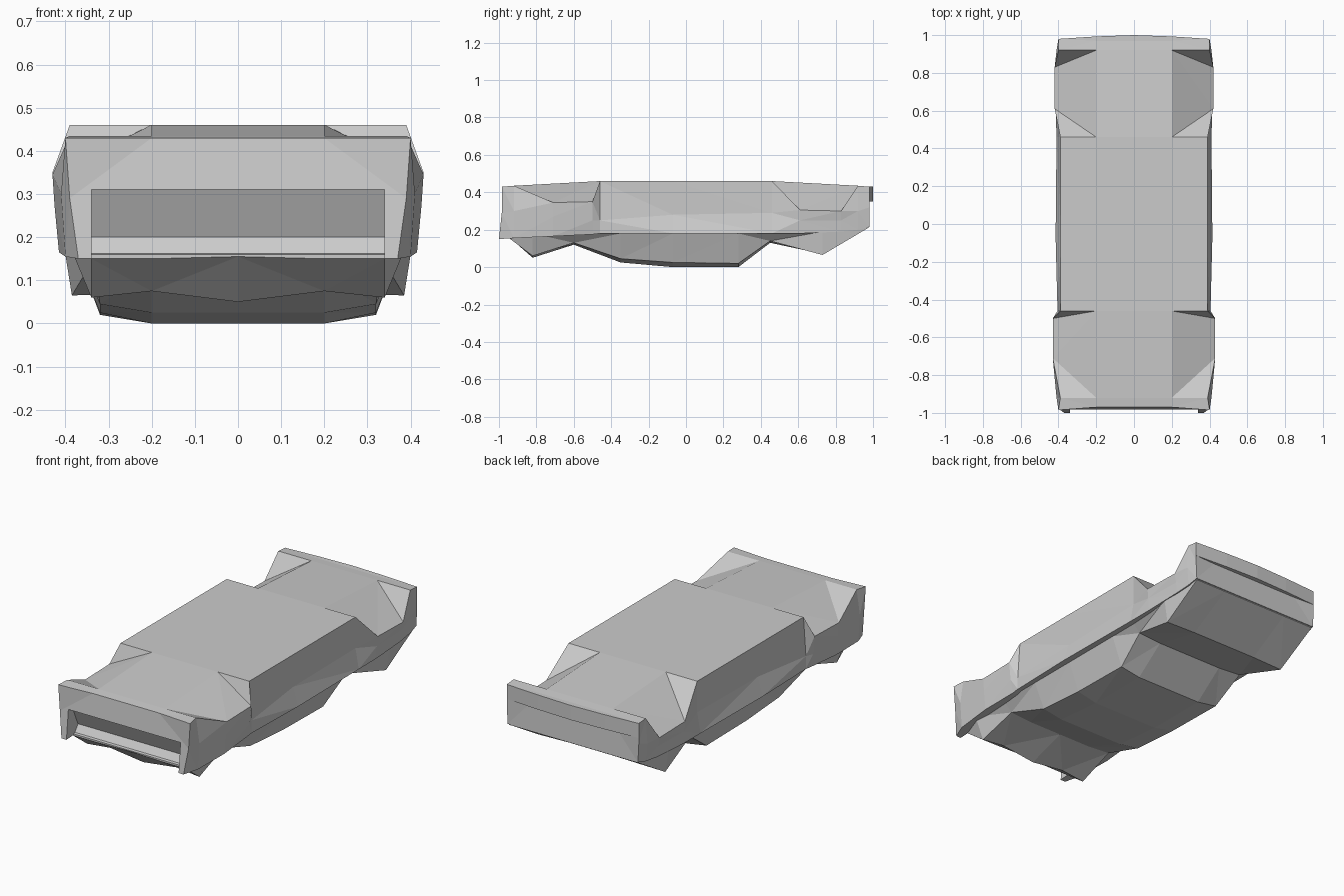
import bpy
import bmesh

cube = bpy.data.objects.get("Cube")
if cube:
    bpy.data.objects.remove(cube, do_unlink=True)

grey = bpy.data.materials.new("plain grey")
grey.use_nodes = True
colour = (0.6, 0.6, 0.6, 1)
grey.diffuse_color = colour
grey.node_tree.nodes["Principled BSDF"].inputs["Base Color"].default_value = colour


def finish(bm, name):
    """Clean the mesh and turn it into a flat shaded object."""
    bmesh.ops.remove_doubles(bm, verts=bm.verts, dist=0.0005)
    bmesh.ops.triangulate(bm, faces=bm.faces)
    bmesh.ops.recalc_face_normals(bm, faces=bm.faces)
    mesh = bpy.data.meshes.new(name)
    bm.to_mesh(mesh)
    bm.free()
    mesh.materials.append(grey)
    obj = bpy.data.objects.new(name, mesh)
    bpy.context.collection.objects.link(obj)
    return obj


def loft(half_rings, name):
    """Skin half sections, running top centre to bottom centre, mirrored in x."""
    bm = bmesh.new()
    rings = []
    for half in half_rings:
        mirrored = [(-x, y, z) for x, y, z in reversed(half[1:-1])]
        rings.append([bm.verts.new(p) for p in half + mirrored])
    for a, b in zip(rings, rings[1:]):
        for i in range(len(a)):
            j = (i + 1) % len(a)
            bm.faces.new((a[i], a[j], b[j], b[i]))
    bm.faces.new(rings[0])
    bm.faces.new(rings[-1])
    return finish(bm, name)


def extrude(points, direction, name):
    """Extrude one polygon along a direction."""
    bm = bmesh.new()
    face = bm.faces.new([bm.verts.new(p) for p in points])
    moved = bmesh.ops.extrude_face_region(bm, geom=[face])["geom"]
    verts = [v for v in moved if isinstance(v, bmesh.types.BMVert)]
    bmesh.ops.translate(bm, verts=verts, vec=direction)
    return finish(bm, name)


INNER = 0.2  # half width of the flat centre deck

# Upper shell: y, deck y, deck z, shoulder x z, side x z, sill x z
shell_rows = [
    (-.985, -.97, .43, .4, .43, .39, .29, .37, .15),
    (-.92, -.92, .435, .39, .435, .41, .3, .4, .155),
    (-.71, -.92, .435, .43, .345, .425, .27, .415, .165),
    (-.5, -.46, .46, .43, .35, .42, .25, .405, .175),
    (-.46, -.46, .46, .39, .46, .405, .25, .405, .18),
    (-.07, -.07, .46, .39, .46, .385, .28, .415, .18),
    (.46, .46, .46, .39, .46, .39, .29, .41, .18),
    (.61, .46, .46, .42, .305, .415, .25, .41, .18),
    (.83, .92, .435, .42, .3, .41, .25, .405, .19),
    (.92, .92, .435, .4, .435, .41, .3, .4, .2),
    (.98, .97, .43, .4, .43, .4, .32, .395, .215),
]
shell = loft([
    [(0, yt, zt), (INNER, yt, zt), (xo, y, zo), (xm, y, zm), (xs, y, zs), (0, y, zs)]
    for y, yt, zt, xo, zo, xm, zm, xs, zs in shell_rows
], "upper_shell")

# Front corners lean forward at the foot
for v in shell.data.vertices:
    if v.co.y < -0.98 and v.co.z < 0.2:
        v.co.y = -1

# Recess under the front edge
recess = [(-1.1, .31), (-.95, .31), (-.9, .2), (-.94, .14), (-1.1, .1)]
cutter = extrude([(-.34, y, z) for y, z in recess], (.68, 0, 0), "recess_cutter")
cutter.hide_render = True
cut = shell.modifiers.new("recess", "BOOLEAN")
cut.operation = "DIFFERENCE"
cut.solver = "EXACT"
cut.object = cutter
bpy.context.view_layer.objects.active = shell
bpy.ops.object.modifier_apply(modifier=cut.name)
bpy.data.objects.remove(cutter, do_unlink=True)

# Lower hull: y, top z, top x, bottom x, bottom z at edge, inner and centre
hull_rows = [
    (-.94, .16, .35, .34, .15, .15, .155),
    (-.82, .18, .39, .34, .06, .075, .05),
    (-.6, .18, .38, .33, .13, .12, .12),
    (-.35, .18, .38, .32, .045, .025, .025),
    (-.07, .18, .38, .32, .025, 0, 0),
    (.28, .18, .38, .32, .02, 0, 0),
    (.45, .18, .38, .34, .14, .13, .13),
    (.73, .19, .405, .385, .065, .07, .07),
    (.975, .22, .395, .39, .21, .21, .21),
]
loft([
    [(0, y, zt), (xt, y, zt), (xb, y, ze), (INNER, y, zi), (0, y, zc)]
    for y, zt, xt, xb, ze, zi, zc in hull_rows
], "lower_hull")

# Bowed lip across the rear
arc = [(.4, .98), (INNER, .993), (0, 1), (-INNER, .993), (-.4, .98)]
lip = [(-.4, .94)] + [(.4, .94)] + arc
extrude([(x, y, .35) for x, y in lip], (0, 0, .08), "rear_lip")
